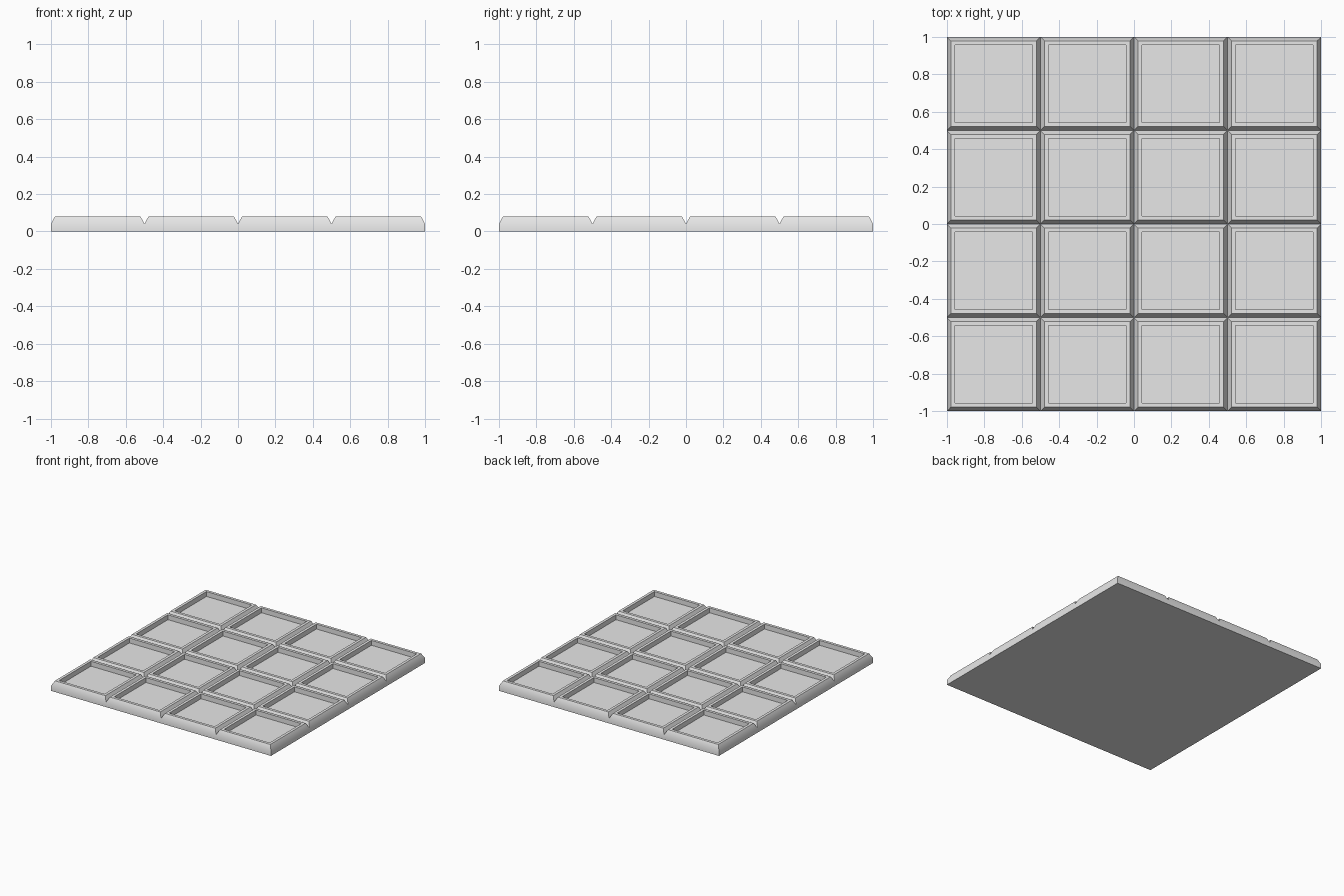
import bpy
import bmesh
import math

SIZE = 2.0        # overall width and depth
TILES = 4         # tiles per side
BASE_H = 0.04     # height of the slab below the grooves
TOP_H = 0.08      # height of the tile rims
BEVEL = 0.021     # sloped border of each tile
RIM = 0.023       # flat rim around each recess
RECESS = 0.04     # depth of each recess

cube = bpy.data.objects.get("Cube")
if cube:
    bpy.data.objects.remove(cube, do_unlink=True)

# Single plain grey
grey = bpy.data.materials.new("light_grey")
grey.use_nodes = True
grey.diffuse_color = (0.8, 0.8, 0.8, 1)
grey.node_tree.nodes["Principled BSDF"].inputs["Base Color"].default_value = grey.diffuse_color

# Tile layout at groove level
bm = bmesh.new()
bmesh.ops.create_grid(bm, x_segments=TILES, y_segments=TILES, size=SIZE / 2)
bmesh.ops.translate(bm, verts=bm.verts, vec=(0, 0, BASE_H))
tiles = bm.faces[:]

# Slab sides and underside
rim_edges = [e for e in bm.edges if e.is_boundary]
geom = bmesh.ops.extrude_edge_only(bm, edges=rim_edges)["geom"]
lower = [v for v in geom if isinstance(v, bmesh.types.BMVert)]
bmesh.ops.translate(bm, verts=lower, vec=(0, 0, -BASE_H))
bottom_edges = [e for e in bm.edges if e.is_boundary]
bmesh.ops.contextual_create(bm, geom=bottom_edges)

# Sloped borders forming the V grooves, then flat rims
bmesh.ops.inset_individual(bm, faces=tiles, thickness=BEVEL, use_even_offset=True)
for face in tiles:
    for v in face.verts:
        v.co.z = TOP_H
bmesh.ops.inset_individual(bm, faces=tiles, thickness=RIM, use_even_offset=True)

# Straight-walled recesses
floors = bmesh.ops.extrude_discrete_faces(bm, faces=tiles)["faces"]
for face in floors:
    for v in face.verts:
        v.co.z = TOP_H - RECESS

bmesh.ops.recalc_face_normals(bm, faces=bm.faces)
mesh = bpy.data.meshes.new("tiled_panel")
bm.to_mesh(mesh)
bm.free()
mesh.materials.append(grey)

panel = bpy.data.objects.new("tiled_panel", mesh)
bpy.context.collection.objects.link(panel)

# Soft shading from the sides into the slopes, crisp rims
bpy.ops.object.select_all(action='DESELECT')
panel.select_set(True)
bpy.context.view_layer.objects.active = panel
bpy.ops.object.shade_smooth_by_angle(angle=math.radians(30))
